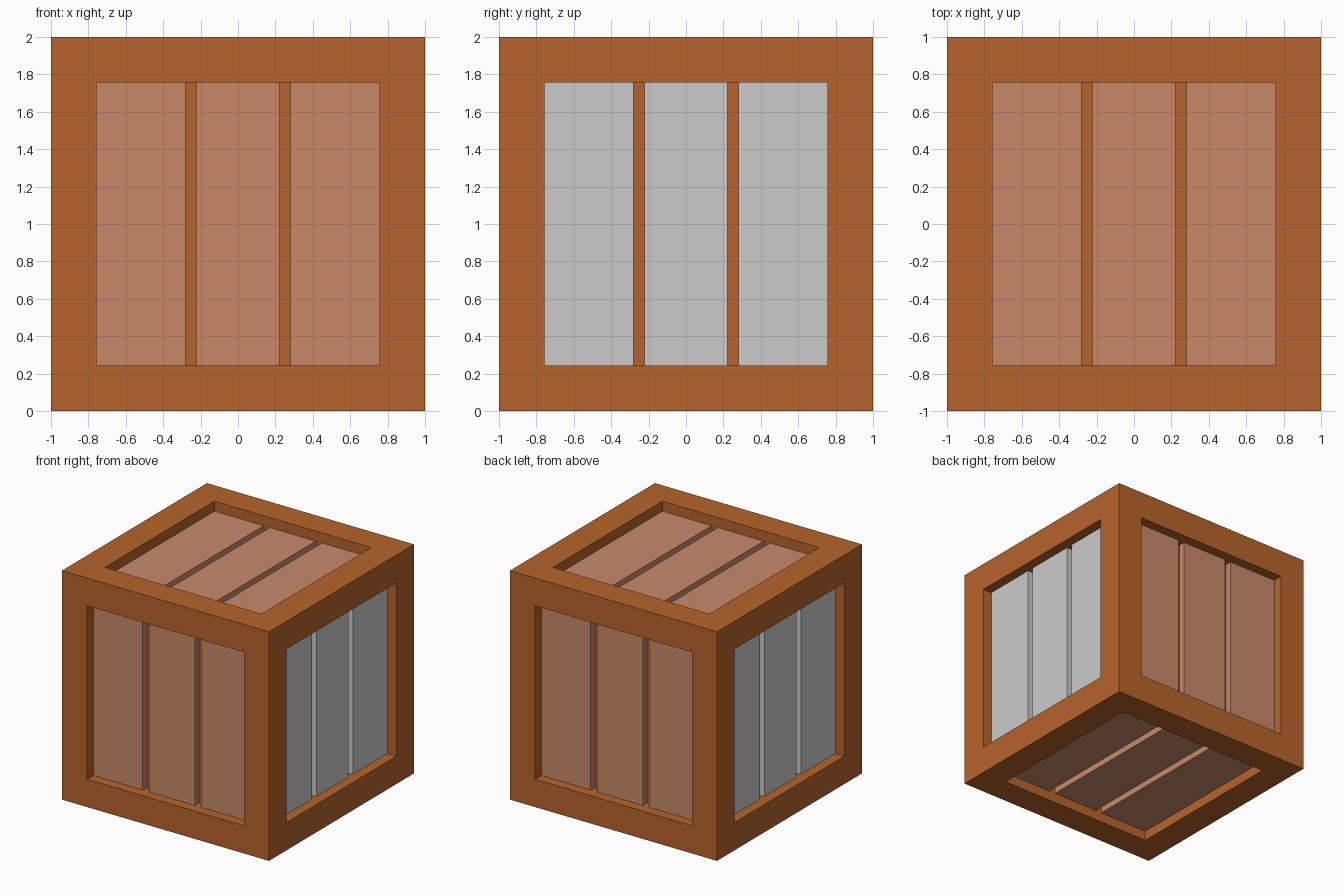
import bpy, bmesh
from math import radians
from mathutils import Matrix, Vector

if "Cube" in bpy.data.objects:
    bpy.data.objects.remove(bpy.data.objects["Cube"])

WIN = 0.757        # half size of each square opening
PLANK_D = 0.087    # depth of plank faces below the frame
BASE_D = 0.145     # depth of groove floors
CENTRE = Matrix.Translation((0, 0, 1))


def material(name, rgb):
    m = bpy.data.materials.new(name)
    m.diffuse_color = (*rgb, 1)
    m.use_nodes = True
    m.node_tree.nodes["Principled BSDF"].inputs["Base Color"].default_value = m.diffuse_color
    return m


def add_object(name, bm, mat=None):
    bmesh.ops.recalc_face_normals(bm, faces=bm.faces[:])
    me = bpy.data.meshes.new(name)
    bm.to_mesh(me)
    bm.free()
    ob = bpy.data.objects.new(name, me)
    bpy.context.collection.objects.link(ob)
    if mat:
        me.materials.append(mat)
    return ob


frame_mat = material("frame_wood", (0.468, 0.130, 0.025))
plank_mat = material("plank_wood", (0.578, 0.254, 0.147))

# Frame: cube with a square recess sunk into every side
bm = bmesh.new()
bmesh.ops.create_cube(bm, size=2, matrix=CENTRE)
panels = bm.faces[:]
bmesh.ops.inset_individual(bm, faces=panels, thickness=1 - WIN, use_even_offset=True)
for f in bmesh.ops.extrude_discrete_faces(bm, faces=panels)["faces"]:
    n = f.calc_center_median() - Vector((0, 0, 1))
    bmesh.ops.translate(bm, verts=f.verts[:], vec=-n.normalized() * BASE_D)
add_object("crate_frame", bm, frame_mat)


# Three planks modelled on the top side, then turned onto the wanted side
def planks(side, turn, mat=None):
    bm = bmesh.new()
    for x0, x1 in ((-WIN, -0.281), (-0.222, 0.222), (0.281, WIN)):
        place = Matrix.Translation(((x0 + x1) / 2, 0, 1 - (PLANK_D + BASE_D) / 2))
        size = Matrix.Diagonal((x1 - x0, 2 * WIN, BASE_D - PLANK_D, 1))
        bmesh.ops.create_cube(bm, size=1, matrix=CENTRE @ turn @ place @ size)
    add_object(side + "_planks", bm, mat)


for i, side in enumerate(("top", "front", "bottom", "back")):
    planks(side, Matrix.Rotation(radians(90 * i), 4, 'X'), plank_mat)

# Left and right planks stay grey
upright = Matrix.Rotation(radians(90), 4, 'X')
for side, angle in (("right", 90), ("left", -90)):
    planks(side, Matrix.Rotation(radians(angle), 4, 'Z') @ upright)
